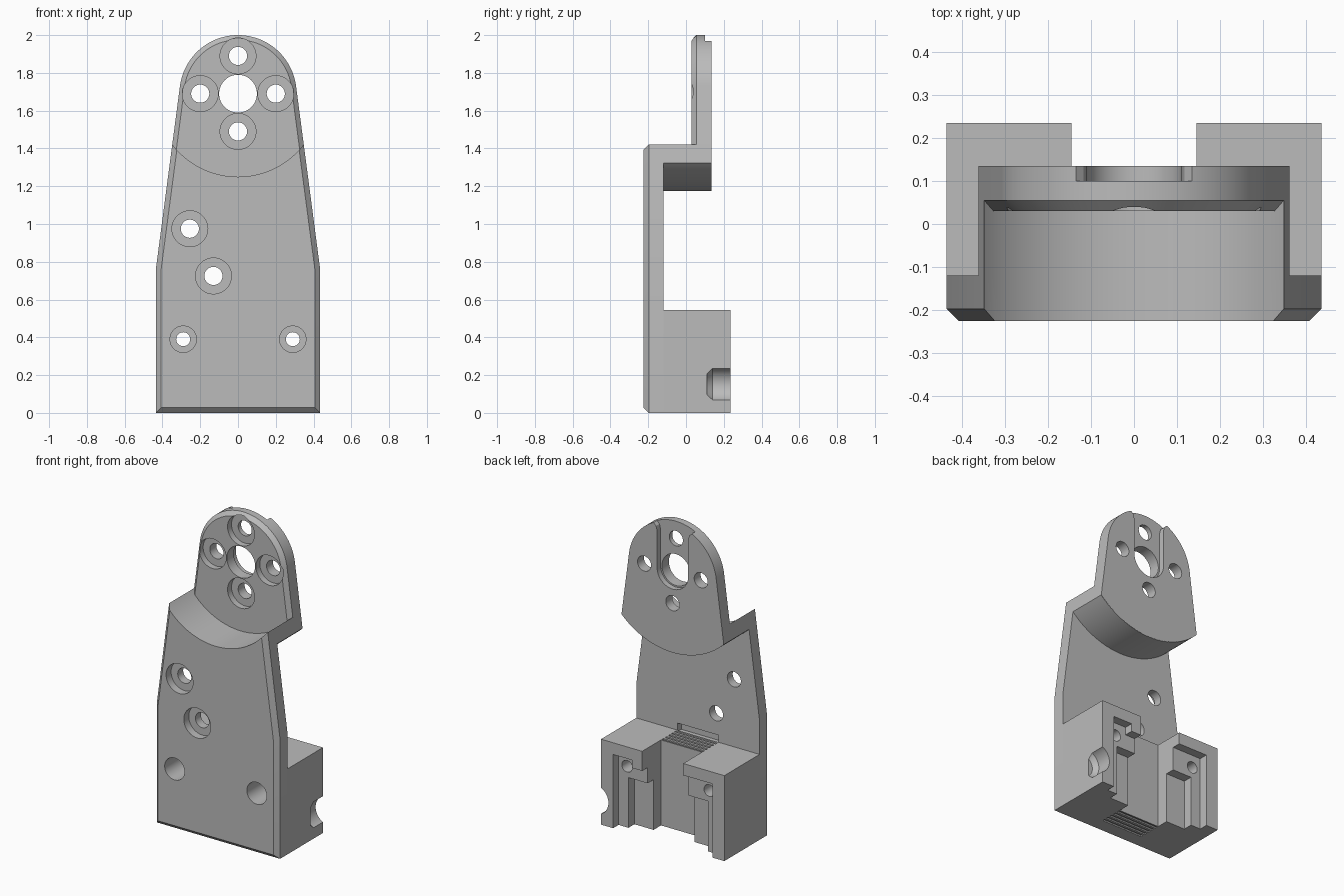
import bpy, bmesh
from math import sin, cos, pi, atan2, acos, hypot

default = bpy.data.objects.get("Cube")
if default:
    bpy.data.objects.remove(default, do_unlink=True)

grey = bpy.data.materials.new("plain grey")
grey.use_nodes = True
colour = (0.5, 0.5, 0.5, 1)
grey.diffuse_color = colour
grey.node_tree.nodes["Principled BSDF"].inputs["Base Color"].default_value = colour

HUB = 1.69           # height of the large hole
FRONT, WEB, BACK = -0.225, -0.12, 0.135
HEAD, REAR, TOP = 0.03, 0.235, 0.545
HALF, INNER = 0.435, 0.145


def loft(name, rings):
    """Closed solid through matching x-z outlines placed at y positions."""
    bm = bmesh.new()
    loops = [[bm.verts.new((x, y, z)) for x, z in pts] for y, pts in rings]
    n = len(loops[0])
    for a, b in zip(loops, loops[1:]):
        for i in range(n):
            j = (i + 1) % n
            bm.faces.new((a[i], a[j], b[j], b[i]))
    bm.faces.new(loops[0])
    bm.faces.new(loops[-1][::-1])
    bmesh.ops.recalc_face_normals(bm, faces=bm.faces)
    mesh = bpy.data.meshes.new(name)
    bm.to_mesh(mesh)
    bm.free()
    mesh.materials.append(grey)
    ob = bpy.data.objects.new(name, mesh)
    bpy.context.collection.objects.link(ob)
    return ob


def box(x0, x1, y0, y1, z0, z1, name="cutter"):
    pts = [(x0, z0), (x1, z0), (x1, z1), (x0, z1)]
    return loft(name, [(y0, pts), (y1, pts)])


def circle(x, z, r, n=48):
    return [(x + r * cos(2 * pi * i / n), z + r * sin(2 * pi * i / n)) for i in range(n)]


def rod(x, z, r, y0, y1, n=48):
    pts = circle(x, z, r, n)
    return loft("cutter", [(y0, pts), (y1, pts)])


def combine(ob, cutter, operation="DIFFERENCE"):
    mod = ob.modifiers.new("cut", "BOOLEAN")
    mod.operation, mod.solver, mod.object = operation, "EXACT", cutter
    bpy.context.view_layer.update()
    graph = bpy.context.evaluated_depsgraph_get()
    mesh = bpy.data.meshes.new_from_object(ob.evaluated_get(graph))
    ob.modifiers.clear()
    ob.data = mesh
    bpy.data.objects.remove(cutter, do_unlink=True)


def outline(inset=0.0, n=48):
    """Straight foot, tapering sides tangent to a round top."""
    w, r, shoulder = HALF - inset, 0.31 - inset, 0.76
    dx, dz = w, shoulder - HUB
    start = atan2(dz, dx) + acos(r / hypot(dx, dz))
    arc = [start + (pi - 2 * start) * i / n for i in range(n + 1)]
    return ([(-w, shoulder), (-w, inset), (w, inset), (w, shoulder)]
            + [(r * cos(a), HUB + r * sin(a)) for a in arc])


def bevelled(name, y0, y1, c):
    return loft(name, [(y0, outline(c)), (y0 + c, outline()), (y1, outline())])


# Front plate with a round opening around the head
plate = bevelled("front_plate", FRONT, WEB, 0.028)
combine(plate, rod(0, HUB, 0.44, -1, 1, 128))
for x, z in ((-0.255, 0.975), (-0.13, 0.725)):
    combine(plate, rod(x, z, 0.048, -1, 1))
    combine(plate, rod(x, z, 0.095, -1, FRONT + 0.05))
for x in (-0.29, 0.29):
    combine(plate, rod(x, 0.39, 0.07, -1, 1))
combine(plate, box(-INNER, INNER, WEB - 0.04, 0, TOP - 0.01, TOP + 0.045))

# Curved web joining plate and head
web = loft("curved_web", [(WEB - 0.002, outline()), (BACK - 0.001, outline())])
combine(web, rod(0, HUB, 0.515, -1, 1, 128), "INTERSECT")
combine(web, rod(0, HUB, 0.44, -1.2, 1.2, 128))

# Set-back head with bolt circle, centre hole and rear slot
head = bevelled("mounting_head", HEAD, BACK, 0.025)
combine(head, rod(0, HUB, 0.514, -1, 1, 128), "INTERSECT")
combine(head, rod(0, HUB, 0.1, -1, 1))
for k in range(4):
    x, z = 0.2 * cos(k * pi / 2), HUB + 0.2 * sin(k * pi / 2)
    combine(head, rod(x, z, 0.048, -1, 1))
    combine(head, rod(x, z, 0.095, -1, HEAD + 0.04))
side = [(0.11, 1.925), (0.117, 1.952), (0.135, 1.969), (0.2, 1.985), (0.2, 2.1)]
bowl = [(0.11 * cos(a), HUB + 0.11 * sin(a)) for a in [pi + pi * i / 24 for i in range(25)]]
slot = bowl + side + [(-x, z) for x, z in reversed(side)]
combine(head, loft("cutter", [(0.1, slot), (1, slot)]))

# Rear clamp block with central channel
block = box(-HALF, HALF, WEB, REAR, 0, TOP, "clamp_block")
combine(block, box(-INNER, INNER, 0.045, 1, -1, 1))
for s in (-1, 1):
    def pocket(xa, xb, y, top):
        combine(block, box(min(s * xa, s * xb), max(s * xa, s * xb), y, 1, -1, top))
    # Stepped pockets, open below and towards the channel
    if s > 0:
        pocket(0.215, 0.35, 0.18, 0.47)
        pocket(0.1, 0.22, 0.18, 0.42)
    else:
        pocket(0.1, 0.35, 0.18, 0.47)
    pocket(0.1, 0.28, 0.12, 0.32)
    combine(block, rod(s * 0.29, 0.39, 0.037, -1, 1))
    combine(block, rod(s * 0.29, 0.39, 0.07, -1, 0.04))

# Fine ribs on the top and bottom of the channel wall
for k in range(5):
    y = WEB + 0.012 + k * 0.032
    for z in (0, TOP):
        combine(block, box(-INNER, INNER, y, y + 0.016, z - 0.008, z + 0.008))

# Rounded side notch with a tapered end
wide, narrow = circle(0.475, 0.152, 0.092), circle(0.475, 0.152, 0.068)
combine(block, loft("cutter", [(0.11, narrow), (0.14, wide), (1, wide)]))

# Smooth the round walls, keep the edges crisp
bpy.ops.object.select_all(action="DESELECT")
for ob in (plate, web, head, block):
    ob.select_set(True)
bpy.context.view_layer.objects.active = plate
bpy.ops.object.shade_smooth_by_angle(angle=0.4)
